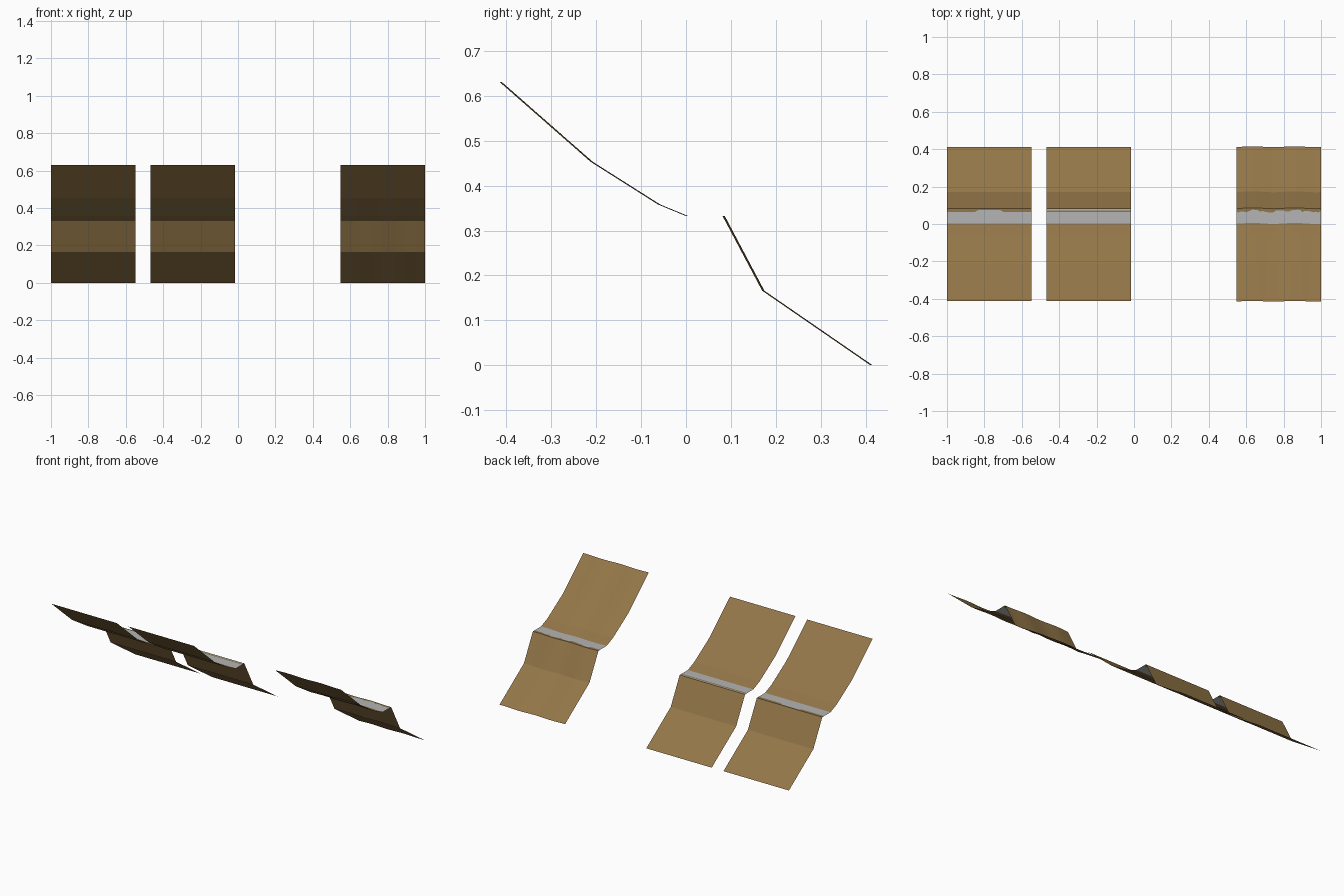
import bpy, math, random

if "Cube" in bpy.data.objects:
    bpy.data.objects.remove(bpy.data.objects["Cube"])

random.seed(4)


def material(name, color):
    m = bpy.data.materials.new(name)
    m.diffuse_color = (*color, 1)
    m.use_nodes = True
    m.node_tree.nodes["Principled BSDF"].inputs["Base Color"].default_value = m.diffuse_color
    return m


earth = material("earth brown", (0.29, 0.18, 0.064))
stone = material("pale grey", (0.46, 0.46, 0.465))

# Sloping terrace section (y, z), from the high front edge to the low back edge
UPPER = [(-0.413, 0.631), (-0.21, 0.453), (-0.06, 0.358), (0.003, 0.332)]
LOWER = [(0.084, 0.332), (0.172, 0.166), (0.413, 0.0)]


def slope_panel(name, x0, x1, ledge, columns, wave=0.0, jag=None):
    """Folded sheet. ledge lists the y of the colour breaks on the flat shelf;
    the shelf strips alternate grey and brown, starting with grey."""
    profile = UPPER + [(y, 0.332) for y in ledge] + LOWER
    first = len(UPPER) - 1
    shelf = range(first, first + len(ledge) + 1)
    verts, faces, mats = [], [], []
    for c in range(columns + 1):
        t = c / columns
        x = x0 + (x1 - x0) * t
        shift = wave * math.sin(t * math.pi * 4 - 0.8)
        for r, (y, z) in enumerate(profile):
            dy = shift
            if jag and r == first + 1:
                dy += jag(t)
            verts.append((x, y + dy, z))
    n = len(profile)
    for c in range(columns):
        for r in range(n - 1):
            a = c * n + r
            faces.append((a, a + n, a + n + 1, a + 1))
            mats.append(1 if r in shelf and (r - first) % 2 == 0 else 0)
    mesh = bpy.data.meshes.new(name)
    mesh.from_pydata(verts, [], faces)
    mesh.materials.append(earth)
    mesh.materials.append(stone)
    for p, m in zip(mesh.polygons, mats):
        p.material_index = m
    obj = bpy.data.objects.new(name, mesh)
    bpy.context.collection.objects.link(obj)
    return obj


# Left panel has a small grey bulge in the shelf edge
slope_panel("left_slope", -1.0, -0.548, [0.065], 24,
            jag=lambda t: 0.011 if 0.36 < t < 0.64 else 0.0)
# Middle panel has a thin second grey stripe
slope_panel("middle_slope", -0.467, -0.015, [0.064, 0.073, 0.081], 1)
# Right panel is gently wavy with a ragged shelf edge
slope_panel("right_slope", 0.547, 1.0, [0.068], 32, wave=0.0025,
            jag=lambda t: random.uniform(-0.006, 0.008))
